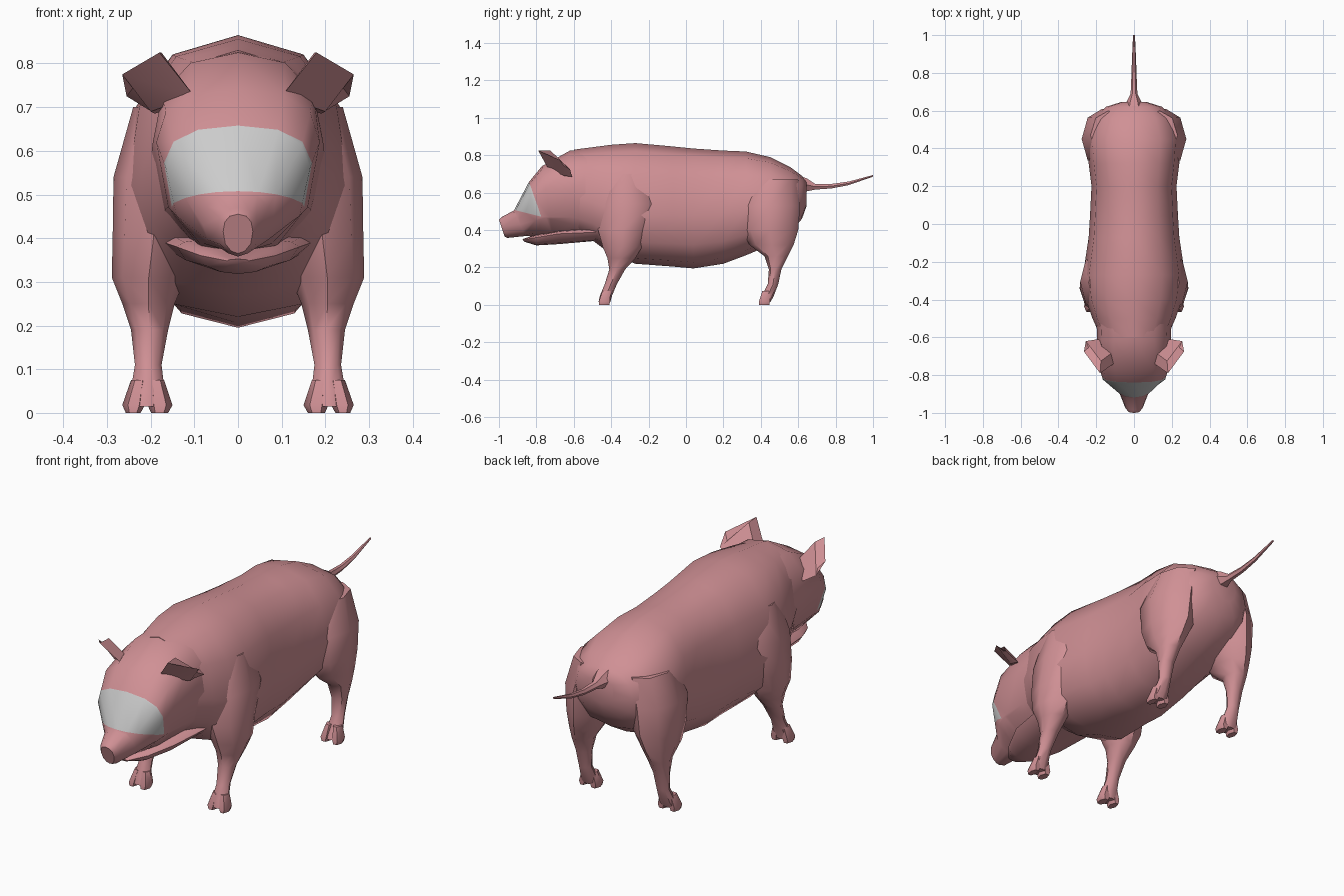
import bpy, bmesh, math
from mathutils import Vector

if "Cube" in bpy.data.objects:
    bpy.data.objects.remove(bpy.data.objects["Cube"])


def material(name, rgb):
    m = bpy.data.materials.new(name)
    m.diffuse_color = (*rgb, 1)
    m.use_nodes = True
    m.node_tree.nodes["Principled BSDF"].inputs["Base Color"].default_value = m.diffuse_color
    return m


PINK = material("pink_skin", (0.63, 0.28, 0.30))
GREY = material("pale_grey", (0.60, 0.60, 0.60))


def loft(rings):
    """Skin a list of equal-length closed rings and cap both ends."""
    bm = bmesh.new()
    vs = [[bm.verts.new(p) for p in r] for r in rings]
    n = len(vs[0])
    for a, b in zip(vs, vs[1:]):
        for i in range(n):
            j = (i + 1) % n
            bm.faces.new((a[i], a[j], b[j], b[i]))
    bm.faces.new(vs[0])
    bm.faces.new(vs[-1])
    bmesh.ops.recalc_face_normals(bm, faces=bm.faces)
    return bm


def finish(name, bm, mirror=False, angle=45):
    me = bpy.data.meshes.new(name)
    bm.to_mesh(me)
    bm.free()
    ob = bpy.data.objects.new(name, me)
    bpy.context.collection.objects.link(ob)
    me.materials.append(PINK)
    if mirror:
        ob.modifiers.new("mirror", 'MIRROR')
    bpy.ops.object.select_all(action='DESELECT')
    ob.select_set(True)
    bpy.context.view_layer.objects.active = ob
    bpy.ops.object.shade_smooth_by_angle(angle=math.radians(angle))
    return ob


def power(v, e):
    return math.copysign(abs(v) ** e, v)


def trunk_ring(yt, zt, yb, zb, zm, w, n=12, e=0.85, low=0.85):
    """Upright ring: top point, bottom point, height of widest line, half width."""
    pts = []
    for i in range(n):
        t = 2 * math.pi * i / n
        c, s = math.cos(t), math.sin(t)
        z = zm + (zt - zm if s > 0 else zm - zb) * power(s, e)
        x = w * power(c, e if s > -0.01 else low)
        pts.append((x, yb + (yt - yb) * (z - zb) / (zt - zb), z))
    return pts


def leg_ring(z, y0, y1, x0, x1, n=8):
    """Flat ring that fills a y range and an x range."""
    return [((x0 + x1) / 2 + (x1 - x0) / 2 * math.cos(2 * math.pi * i / n),
             (y0 + y1) / 2 + (y1 - y0) / 2 * math.sin(2 * math.pi * i / n), z)
            for i in range(n)]


# Body: y, top, bottom, widest height, half width
body = [(-0.60, .830, .38, .58, .175), (-0.50, .843, .345, .55, .22),
        (-0.40, .856, .27, .51, .255), (-0.27, .865, .22, .48, .27),
        (-0.07, .847, .205, .48, .24), (0.04, .836, .195, .48, .233),
        (0.20, .825, .22, .49, .225), (0.32, .82, .265, .51, .24),
        (0.45, .79, .32, .54, .25), (0.56, .735, .385, .56, .21),
        (0.62, .69, .46, .58, .15), (0.645, .66, .53, .60, .07)]
finish("body", loft([trunk_ring(y, zt, y, zb, zm, w) for y, zt, zb, zm, w in body]))

# Head: tilted rings from snout to neck
head = [(-1.0, .455, -.97, .365, .415, .034), (-.985, .47, -.955, .358, .42, .047),
        (-.92, .505, -.86, .368, .43, .08), (-.84, .657, -.79, .365, .56, .165),
        (-.77, .742, -.71, .35, .62, .187), (-.62, .825, -.60, .345, .62, .195),
        (-.48, .835, -.48, .345, .58, .20)]
bm = loft([trunk_ring(*r, low=1.1) for r in head])

# Pale face band: cut by two planes seen edge-on from the side
upper = (Vector((0, -.84, .66)), Vector((0, -.185, -.065)).normalized())
lower = (Vector((0, -.92, .508)), Vector((0, .036, .145)).normalized())
for co, no in (upper, lower):
    bmesh.ops.bisect_plane(bm, geom=bm.verts[:] + bm.edges[:] + bm.faces[:],
                           dist=1e-4, plane_co=co, plane_no=no)
for f in bm.faces:
    c = f.calc_center_median()
    f.material_index = int(all((c - co).dot(no) > 0 for co, no in (upper, lower)))
finish("head", bm).data.materials.append(GREY)

# Lower jaw
jaw = [(-.875, .352, -.865, .338, .348, .025), (-.80, .375, -.80, .318, .36, .085),
       (-.68, .40, -.68, .325, .38, .14), (-.45, .42, -.45, .345, .39, .17)]
finish("lower_jaw", loft([trunk_ring(*r, low=1.1) for r in jaw]))

# Ears: thick flaps leaning forward and outward
front = [(.10, -.735, .725), (.18, -.79, .825), (.265, -.675, .775), (.20, -.65, .69)]
back = [(.10, -.67, .72), (.175, -.725, .825), (.255, -.62, .725), (.19, -.61, .685)]
finish("ears", loft([front, back]), True, 30)

# Legs: z, y range, x range
front_leg = [(.015, -.468, -.405, .165, .255), (.05, -.46, -.395, .168, .246),
             (.11, -.435, -.37, .175, .236), (.19, -.41, -.325, .16, .245),
             (.25, -.42, -.27, .145, .265), (.31, -.445, -.235, .12, .289),
             (.40, -.47, -.20, .10, .287), (.54, -.47, -.14, .08, .285),
             (.70, -.42, -.20, .08, .24)]
hind_leg = [(.015, .39, .452, .165, .255), (.05, .405, .47, .168, .246),
            (.11, .437, .493, .175, .236), (.19, .443, .51, .165, .245),
            (.26, .42, .545, .15, .252), (.32, .34, .575, .12, .262),
            (.40, .30, .60, .08, .272), (.53, .29, .61, .06, .277),
            (.67, .34, .60, .04, .23)]
for name, rows, y in (("front", front_leg, -.47), ("hind", hind_leg, .385)):
    finish(name + "_legs", loft([leg_ring(*r) for r in rows]), True)
    # Cloven hoof: two splayed toes
    for side, a, b in (("inner", .150, .207), ("outer", .213, .265)):
        m = .207 + (.02 if side == "outer" else -.02)
        toe = [(.0, y, y + .065, a + .01, b - .008), (.018, y, y + .068, a, b),
               (.075, y + .02, y + .07, m - .018, m + .018)]
        finish(f"{name}_{side}_toes", loft([leg_ring(*r, n=6) for r in toe]), True)

# Tail: y, z, radius
tail = [(.60, .645, .055), (.645, .642, .04), (.69, .632, .018), (.78, .635, .014),
        (.87, .65, .011), (1.0, .69, .005)]
finish("tail", loft([[(r * math.cos(k * math.pi / 3), y, z + r * math.sin(k * math.pi / 3))
                      for k in range(6)] for y, z, r in tail]))
